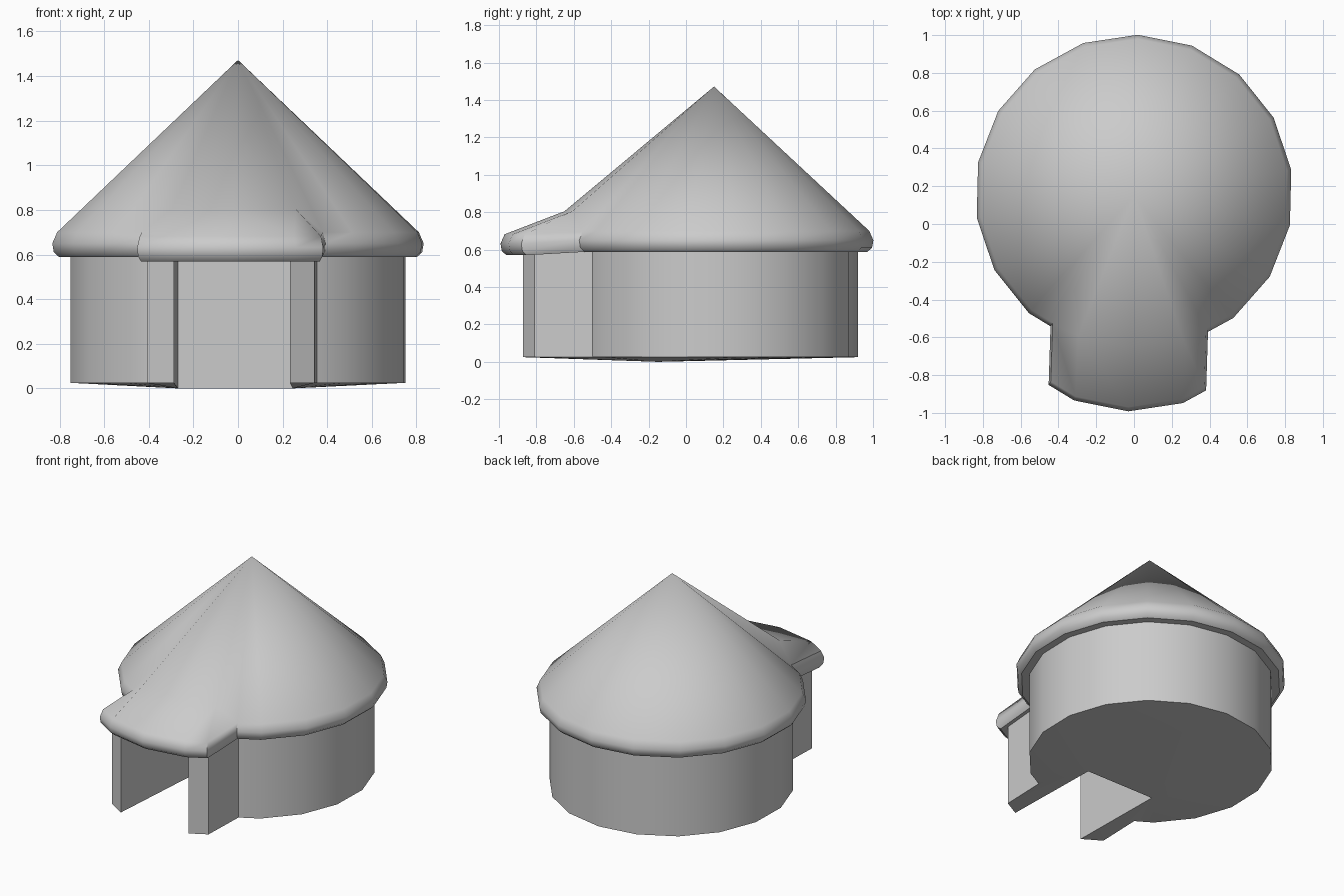
import bpy, bmesh, math

if "Cube" in bpy.data.objects:
    bpy.data.objects.remove(bpy.data.objects["Cube"])

CY = 0.16              # centre of the round part
SHIFT = (-0.01, -0.31)  # how far the porch is pulled forward


def ring_point(r, k):
    a = math.radians(8.6 + 20 * k)
    return (r * math.cos(a), CY + r * math.sin(a))


def lerp(a, b, t):
    return (a[0] + (b[0] - a[0]) * t, a[1] + (b[1] - a[1]) * t)


def fwd(p):
    return (p[0] + SHIFT[0], p[1] + SHIFT[1])


def outline(r):
    """18-sided ring with its front pulled out as a porch: 15 round + 7 porch points."""
    pts = [ring_point(r, k) for k in range(-3, 12)]
    left = lerp(ring_point(r, 11), ring_point(r, 12), 0.46)
    right = lerp(ring_point(r, -3), ring_point(r, -4), 0.52)
    pts += [left, fwd(left)]
    pts += [fwd(ring_point(r, k)) for k in (12, 13, 14)]
    pts += [fwd(right), right]
    return pts


def add_ring(bm, r, z, drop=0.0):
    return [bm.verts.new((x, y, z - (drop if 16 <= i <= 20 else 0)))
            for i, (x, y) in enumerate(outline(r))]


def bridge(bm, low, high, skip=()):
    n = len(low)
    for i in range(n):
        if i not in skip:
            j = (i + 1) % n
            bm.faces.new((low[i], low[j], high[j], high[i]))


def finish(bm, name, angle):
    bmesh.ops.recalc_face_normals(bm, faces=bm.faces)
    me = bpy.data.meshes.new(name)
    bm.to_mesh(me)
    bm.free()
    ob = bpy.data.objects.new(name, me)
    bpy.context.collection.objects.link(ob)
    bpy.ops.object.select_all(action='DESELECT')
    ob.select_set(True)
    bpy.context.view_layer.objects.active = ob
    bpy.ops.object.shade_smooth_by_angle(angle=math.radians(angle))
    return ob


# Walls: round room with porch side walls and a recessed doorway
bm = bmesh.new()
low = add_ring(bm, 0.76, 0.025)
high = add_ring(bm, 0.76, 0.61)
bridge(bm, low, high, skip=(17, 18))
for v in (low[18], high[18]):
    bm.verts.remove(v)
nl, nr = [bm.verts.new((x, -0.15, 0)) for x in (-0.27, 0.245)]
tl, tr = [bm.verts.new((x, -0.15, 0.61)) for x in (-0.27, 0.245)]
for a, b, c, d in ((low[17], nl, tl, high[17]), (nl, nr, tr, tl),
                   (nr, low[19], high[19], tr)):
    bm.faces.new((a, b, c, d))
# Slightly sloped floor, fanned from the doorway corners
for i in range(7, 17):
    bm.faces.new((nl, low[i], low[i + 1]))
bm.faces.new((nl, nr, low[7]))
right = low[19:] + low[:8]
for a, b in zip(right, right[1:]):
    bm.faces.new((nr, a, b))
finish(bm, "walls", 30)

# Roof: rounded eaves, cone to the peak, raised fold above the porch
bm = bmesh.new()
profile = [(0.81, 0.588), (0.835, 0.61), (0.842, 0.65), (0.82, 0.70)]
rings = [add_ring(bm, r, z, 0.018) for r, z in profile]
for a, b in zip(rings, rings[1:]):
    bridge(bm, a, b)
bm.faces.new(rings[0])
top = rings[-1]
peak = bm.verts.new((0, 0.15, 1.472))
fold = [bm.verts.new((*ring_point(0.81, k), 0.805)) for k in (12, 13, 14)]
crest = top[:16] + fold + [top[21]]
for i in range(len(crest)):
    bm.faces.new((crest[i], crest[(i + 1) % len(crest)], peak))
inner = [top[15]] + fold + [top[21]]
outer = top[16:21]
for i in range(4):
    bm.faces.new((inner[i], outer[i], outer[i + 1], inner[i + 1]))
roof = finish(bm, "roof", 50)
# Keep the flat underside crisp
for p in roof.data.polygons:
    if len(p.vertices) > 4:
        p.use_smooth = False
